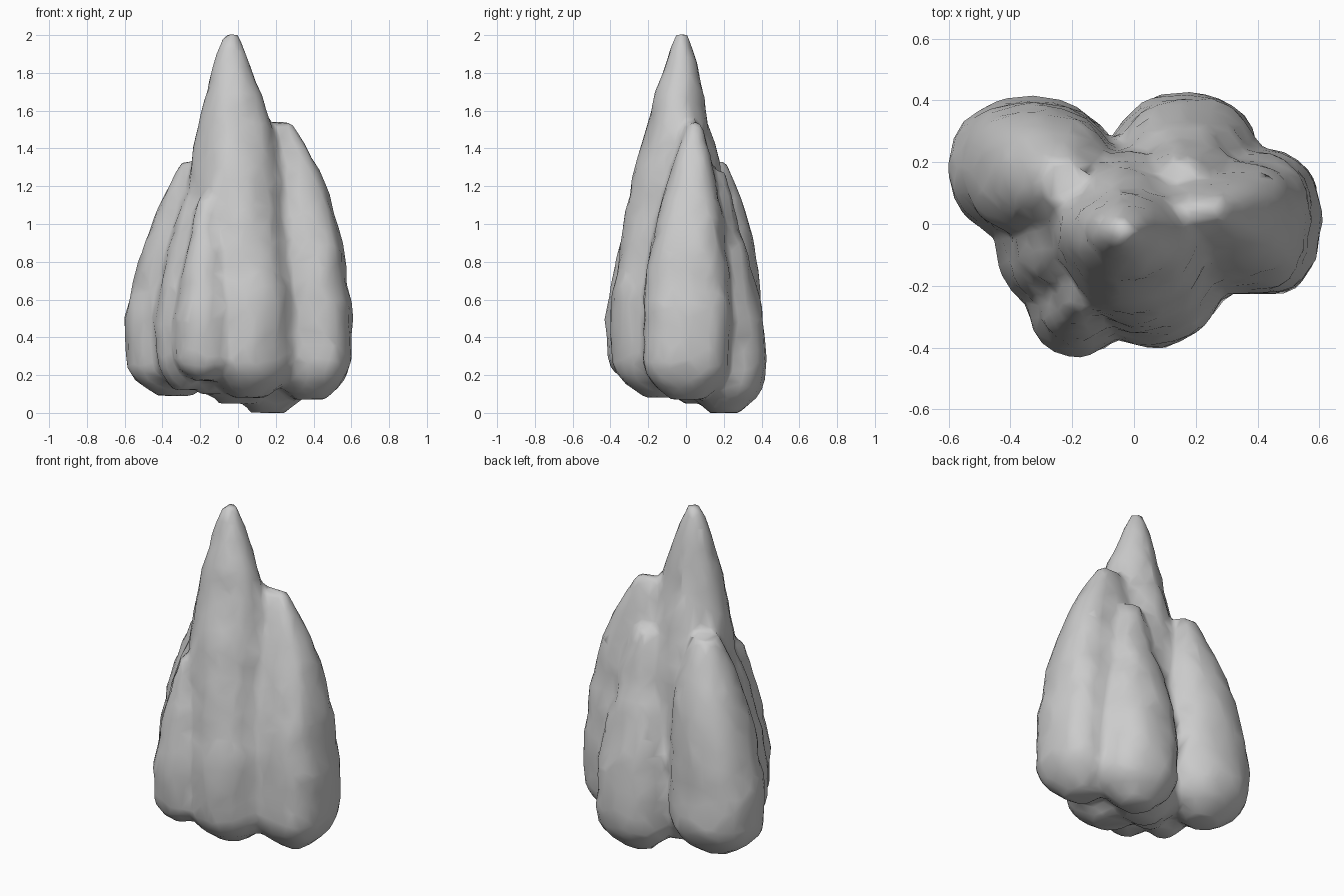
import bpy, bmesh, math
from mathutils import Vector, noise

cube = bpy.data.objects.get("Cube")
if cube:
    bpy.data.objects.remove(cube, do_unlink=True)

# Plain grey stone
GREY = (0.6, 0.6, 0.6, 1)
stone = bpy.data.materials.new("grey_stone")
stone.use_nodes = True
stone.diffuse_color = GREY
stone.node_tree.nodes["Principled BSDF"].inputs["Base Color"].default_value = GREY

SIDES, RINGS = 20, 24
BELLY = 0.3


def rounded(value, exponent):
    """Push a sine or cosine outward so that the ring becomes boxier."""
    return math.copysign(abs(value) ** exponent, value)


def add_lobe(bm, bottom, top, base, radius, tip, tip_scale, power,
             lean=1.2, foot_height=0.22, boxy=0.9):
    """Loft a lobe: rounded foot, straight belly, then a taper that leans to its tip."""
    base, tip = Vector(base), Vector(tip)
    loops = []
    for ring in range(RINGS + 1):
        t = (ring / RINGS) ** 1.3
        z = bottom + (top - bottom) * t
        taper = max(0, (t - BELLY) / (1 - BELLY))
        below = max(0, 1 - (z - bottom) / foot_height)
        foot = max(0.4, math.sqrt(1 - below ** 2))
        centre = base.lerp(tip, taper ** lean)
        rx, ry = (r * foot * (1 - (1 - s) * taper ** p)
                  for r, s, p in zip(radius, tip_scale, power))
        angles = [math.tau * i / SIDES for i in range(SIDES)]
        loops.append([bm.verts.new((centre.x + rx * rounded(math.cos(a), boxy),
                                    centre.y + ry * rounded(math.sin(a), boxy), z))
                      for a in angles])
    for low, high in zip(loops, loops[1:]):
        for i in range(SIDES):
            j = (i + 1) % SIDES
            bm.faces.new((low[i], low[j], high[j], high[i]))
    bm.faces.new(loops[0][::-1])
    bm.faces.new(loops[-1])


bm = bmesh.new()

# Tall central spire
add_lobe(bm, bottom=0.08, top=2.005, base=(0.06, -0.12), radius=(0.25, 0.275),
         tip=(-0.035, -0.02), tip_scale=(0.14, 0.12), power=(2.8, 1.8), lean=0.6, boxy=1)
# Shoulder of the spire
add_lobe(bm, bottom=0.1, top=1.68, base=(-0.14, -0.03), radius=(0.155, 0.17),
         tip=(-0.12, -0.03), tip_scale=(0.35, 0.45), power=(3, 2.5))
# Core joining the lobes
add_lobe(bm, bottom=0.05, top=1.5, base=(0, 0.06), radius=(0.26, 0.21),
         tip=(-0.03, 0.05), tip_scale=(0.4, 0.4), power=(2, 2))
# Broad lobe on the +x side
add_lobe(bm, bottom=0.07, top=1.54, base=(0.375, 0.005), radius=(0.225, 0.235),
         tip=(0.21, 0.045), tip_scale=(0.35, 0.15), power=(3, 1.8), lean=1.4, boxy=0.75)
# Broad lobe on the -x side
add_lobe(bm, bottom=0.09, top=1.33, base=(-0.335, 0.18), radius=(0.265, 0.225),
         tip=(-0.23, 0.14), tip_scale=(0.25, 0.35), power=(2, 2.3), lean=1)
# Low lobe at the back
add_lobe(bm, bottom=0, top=1.02, base=(0.165, 0.205), radius=(0.235, 0.22),
         tip=(0.16, 0.17), tip_scale=(0.45, 0.4), power=(2.5, 2))
# Upper back knob
add_lobe(bm, bottom=0.5, top=1.28, base=(0.19, 0.16), radius=(0.16, 0.14),
         tip=(0.15, 0.14), tip_scale=(0.4, 0.45), power=(2, 2))
# Front finger
add_lobe(bm, bottom=0.17, top=1.14, base=(-0.18, -0.255), radius=(0.155, 0.17),
         tip=(-0.165, -0.21), tip_scale=(0.25, 0.4), power=(1.5, 1.8), foot_height=0.14)
# Finger between the front and the -x lobe
add_lobe(bm, bottom=0.12, top=1.17, base=(-0.29, -0.08), radius=(0.155, 0.175),
         tip=(-0.2, -0.04), tip_scale=(0.5, 0.55), power=(2.3, 2.5))

mesh = bpy.data.meshes.new("rock_cluster")
bm.to_mesh(mesh)
bm.free()
mesh.materials.append(stone)
rock = bpy.data.objects.new("rock_cluster", mesh)
bpy.context.collection.objects.link(rock)

# Fuse the lobes into one skin and soften the creases
remesh = rock.modifiers.new("fuse", "REMESH")
remesh.mode = "VOXEL"
remesh.voxel_size = 0.025
soften = rock.modifiers.new("soften", "SMOOTH")
soften.factor = 0.5
soften.iterations = 3
depsgraph = bpy.context.evaluated_depsgraph_get()
fused = bpy.data.meshes.new_from_object(rock.evaluated_get(depsgraph))
rock.modifiers.clear()
rock.data = fused
fused.materials.clear()
fused.materials.append(stone)

# Weathered lumps on the flanks
for v in fused.vertices:
    lump = noise.noise(v.co * 5) * 0.014 + noise.noise(v.co * 11) * 0.008
    v.co += Vector((v.normal.x, v.normal.y, 0)) * lump

# Coarse facets with smooth shading
facets = rock.modifiers.new("facets", "DECIMATE")
facets.ratio = 0.12
for face in fused.polygons:
    face.use_smooth = True
    face.material_index = 0
